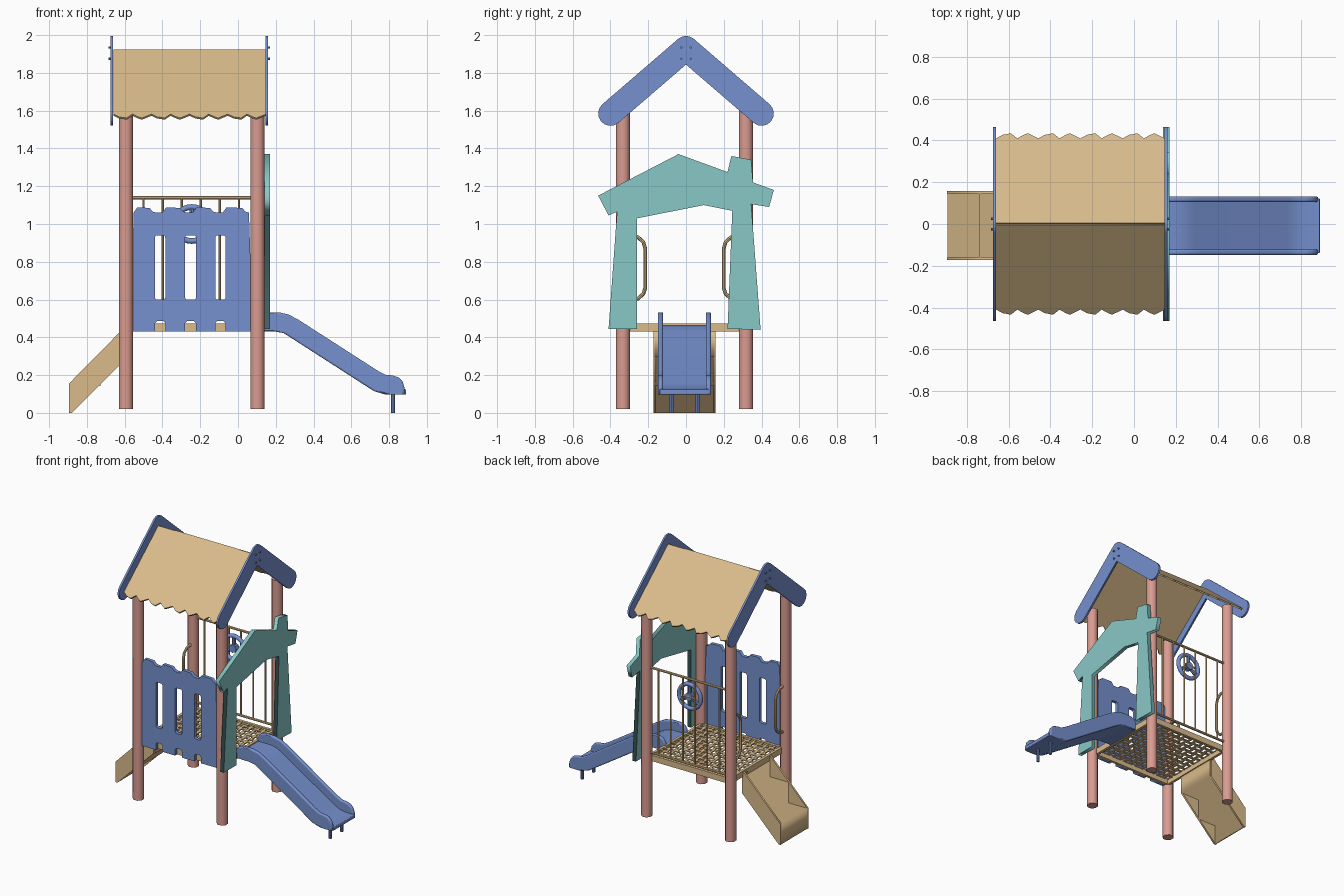
import bpy, bmesh, math
from mathutils import Matrix, Vector

if "Cube" in bpy.data.objects:
    bpy.data.objects.remove(bpy.data.objects["Cube"])

def material(name, rgb):
    m = bpy.data.materials.new(name)
    m.use_nodes = True
    m.diffuse_color = (*rgb, 1)
    m.node_tree.nodes["Principled BSDF"].inputs["Base Color"].default_value = (*rgb, 1)
    return m

BLUE = material("blue plastic", (0.18, 0.28, 0.62))
TEAL = material("teal plastic", (0.25, 0.58, 0.57))
TAN = material("tan", (0.70, 0.50, 0.26))
PINK = material("dusty red posts", (0.70, 0.33, 0.28))

CY = -0.008                       # middle line of the tower
POST_X, POST_Y = (-0.593, 0.103), (CY - 0.326, CY + 0.326)
XZ = Matrix.Rotation(math.pi / 2, 4, 'X')                       # drawing seen from the front
YZ = Matrix(((0, 0, 1, 0), (1, 0, 0, 0), (0, 1, 0, 0), (0, 0, 0, 1)))  # drawing seen from the side
rounded = []

def finish(name, me, mat):
    me.name = name
    ob = bpy.data.objects.new(name, me)
    bpy.context.scene.collection.objects.link(ob)
    me.materials.clear()
    me.materials.append(mat)
    return ob

def curve_mesh(cu, matrix):
    tmp = bpy.data.objects.new("tmp", cu)
    bpy.context.scene.collection.objects.link(tmp)
    dg = bpy.context.evaluated_depsgraph_get()
    me = bpy.data.meshes.new_from_object(tmp.evaluated_get(dg))
    bpy.data.objects.remove(tmp)
    me.transform(matrix)
    bm = bmesh.new()
    bm.from_mesh(me)
    bmesh.ops.remove_doubles(bm, verts=bm.verts, dist=0.0002)
    bmesh.ops.recalc_face_normals(bm, faces=bm.faces)
    bm.to_mesh(me)
    bm.free()
    return me

def add_spline(cu, pts, closed):
    sp = cu.splines.new('POLY')
    sp.points.add(len(pts) - 1)
    for p, co in zip(sp.points, pts):
        p.co = (*co, 0, 1) if len(co) == 2 else (*co, 1)
    sp.use_cyclic_u = closed

def plate(name, loops, thick, matrix, mat, bevel=0):
    """Flat board from an outline and optional hole outlines."""
    cu = bpy.data.curves.new(name, 'CURVE')
    cu.dimensions, cu.fill_mode, cu.extrude = '2D', 'BOTH', thick / 2
    for loop in loops:
        add_spline(cu, loop, True)
    ob = finish(name, curve_mesh(cu, matrix), mat)
    if bevel:
        b = ob.modifiers.new("round", 'BEVEL')
        b.width, b.segments, b.angle_limit = bevel, 3, math.radians(40)
        rounded.append(ob)
    return ob

def tube(name, pts, r, mat):
    cu = bpy.data.curves.new(name, 'CURVE')
    cu.dimensions, cu.bevel_depth, cu.bevel_resolution, cu.use_fill_caps = '3D', r, 2, True
    add_spline(cu, pts, False)
    ob = finish(name, curve_mesh(cu, Matrix()), mat)
    rounded.append(ob)
    return ob

def box(name, lo, hi, mat):
    lo, hi = Vector(lo), Vector(hi)
    bm = bmesh.new()
    bmesh.ops.create_cube(bm, size=1, matrix=Matrix.Translation((lo + hi) / 2) @ Matrix.Diagonal((*(hi - lo), 1)))
    me = bpy.data.meshes.new(name)
    bm.to_mesh(me)
    bm.free()
    return finish(name, me, mat)

def arc(cx, cz, r, a0, a1, n=8):
    return [(cx + r * math.cos(math.radians(a0 + (a1 - a0) * i / n)),
             cz + r * math.sin(math.radians(a0 + (a1 - a0) * i / n))) for i in range(n + 1)]

# Eight-sided corner posts
octagon = arc(0, 0, 0.04, 22.5, 337.5, 7)
for x in POST_X:
    for y in POST_Y:
        plate("post", [octagon], 1.59, Matrix.Translation((x, y, 0.815)), PINK)

# Roof sheets with a scalloped eave
X0, X1, TEETH = -0.66, 0.148, 8
step = (X1 - X0) / TEETH
eave = []
for i in range(TEETH):
    x = X0 + i * step
    eave += [(x, 0.53), (x + step * 0.3, 0.552), (x + step * (0.5 if i % 2 else 0.7), 0.562)]
eave.append((X1, 0.53))
for side in (0, math.pi):
    outline = [(X0, 0), *eave, (X1, 0)]
    slope = Matrix.Translation((0, 0, 1.918)) @ Matrix.Diagonal((1, -1 if side else 1, 1, 1)) \
        @ Matrix.Rotation(math.radians(-40), 4, 'X')
    plate("roof_sheet", [outline], 0.012, slope, TAN)

# Gable boards with rounded ends, and their bolts
gable = arc(0.4, 1.585, 0.065, -130, 50) + arc(0, 1.93, 0.065, 50, 130) \
    + arc(-0.4, 1.585, 0.065, 130, 310) + [(0, 1.844)]
for x, out in ((-0.668, -1), (0.153, 1)):
    plate("gable_board", [gable], 0.014, Matrix.Translation((x, 0, 0)) @ YZ, BLUE)
    for y in (-0.025, 0.025):
        for z in (1.875, 1.935):
            tube("gable_bolt", [(x, y, z), (x + out * 0.017, y, z)], 0.006, BLUE)

# Front plank panel with slots and bottom notches
gaps = [(-0.44, -0.385), (-0.28, -0.222), (-0.12, -0.066)]
edges = [-0.565] + [(a + b) / 2 for a, b in gaps] + [0.078]
top, bottom = [], []
for a, b in zip(edges, edges[1:]):
    top += [(a + 0.012, 1.06), (a + 0.032, 1.088), (b - 0.055, 1.085), (b - 0.04, 1.066), (b - 0.02, 1.06)]
for a, b in gaps:
    bottom += [(a, 0.43), (a, 0.475), (a + 0.012, 0.487), (b - 0.012, 0.487), (b, 0.475), (b, 0.43)]
panel = [(edges[0], 0.43), *bottom, (edges[-1], 0.43), *reversed(top)]
slots = [arc(b - 0.012, 0.928, 0.012, 0, 90, 3) + arc(a + 0.012, 0.928, 0.012, 90, 180, 3)
         + arc(a + 0.012, 0.612, 0.012, 180, 270, 3) + arc(b - 0.012, 0.612, 0.012, 270, 360, 3)
         for a, b in gaps]
plate("front_panel", [panel] + slots, 0.026, Matrix.Translation((0, POST_Y[0], 0)) @ XZ, BLUE)

# Crooked house-shaped entrance arch above the slide
arch = [(-0.465, 1.15), (-0.04, 1.37), (0.22, 1.275), (0.24, 1.36), (0.345, 1.34), (0.355, 1.22),
        (0.465, 1.18), (0.44, 1.09), (0.345, 1.105), (0.395, 0.44), (0.22, 0.445), (0.245, 1.07),
        (0.095, 1.10), (-0.26, 1.03), (-0.26, 0.445), (-0.41, 0.445), (-0.365, 1.065), (-0.41, 1.045)]
plate("entrance_arch", [arch], 0.03, Matrix.Translation((0.154, 0, 0)) @ YZ, TEAL)

# Perforated deck: slots alternate in direction
DX, DY = (-0.575, 0.085), (CY - 0.305, CY + 0.305)
NX, NY = 13, 12
bm = bmesh.new()
bmesh.ops.create_grid(bm, x_segments=NX, y_segments=NY, size=0.5)
bmesh.ops.transform(bm, verts=bm.verts, matrix=Matrix.Translation(((DX[0] + DX[1]) / 2, CY, 0.472))
                    @ Matrix.Diagonal((DX[1] - DX[0], DY[1] - DY[0], 1, 1)))
cells = list(bm.faces)
bmesh.ops.inset_individual(bm, faces=cells, thickness=0.008)
for f in cells:
    c = f.calc_center_median()
    col = int((c.x - DX[0]) / (DX[1] - DX[0]) * NX)
    row = int((c.y - DY[0]) / (DY[1] - DY[0]) * NY)
    sx, sy = (1.1, 0.6) if (col + row) % 2 else (0.6, 1.1)
    for v in f.verts:
        v.co.x, v.co.y = c.x + (v.co.x - c.x) * sx, c.y + (v.co.y - c.y) * sy
bmesh.ops.delete(bm, geom=cells, context='FACES')
me = bpy.data.meshes.new("deck")
bm.to_mesh(me)
bm.free()
deck = finish("deck", me, TAN)
deck.modifiers.new("thickness", 'SOLIDIFY').thickness = 0.008
for y in DY:
    box("deck_frame_side", (DX[0], y - 0.01, 0.43), (DX[1], y + 0.01, 0.474), TAN)
for x in DX:
    box("deck_frame_end", (x - 0.01, DY[0], 0.43), (x + 0.01, DY[1], 0.474), TAN)

# Back railing
RY = POST_Y[1]
for z in (0.5, 1.138):
    tube("railing_bar", [(POST_X[0], RY, z), (POST_X[1], RY, z)], 0.009, TAN)
for i in range(6):
    x = -0.5 + 0.101 * i
    tube("railing_upright", [(x, RY, 0.5), (x, RY, 1.138)], 0.006, TAN)

# Play wheel on the railing
WHEEL = Vector((-0.245, RY - 0.015, 1.0))
ring = bpy.ops.mesh.primitive_torus_add(location=WHEEL, rotation=(math.pi / 2, 0, 0), major_radius=0.09,
                                        minor_radius=0.015, major_segments=32, minor_segments=10)
wheel = bpy.context.object
wheel.name = "wheel_rim"
wheel.data.materials.append(BLUE)
rounded.append(wheel)
for a in (90, 210, 330):
    t = math.radians(a)
    tube("wheel_spoke", [WHEEL, WHEEL + Vector((math.cos(t), 0, math.sin(t))) * 0.09], 0.013, BLUE)
tube("wheel_hub", [WHEEL - Vector((0, 0.02, 0)), WHEEL + Vector((0, 0.02, 0))], 0.03, BLUE)
tube("wheel_support", [(-0.3, RY, 1.0), (-0.2, RY, 1.0)], 0.007, TAN)

# Grab handles beside the steps
for y, s in ((POST_Y[0], 1), (POST_Y[1], -1)):
    shape = [(0.03, 0.94), (0.08, 0.93), (0.108, 0.905), (0.118, 0.87),
             (0.118, 0.66), (0.108, 0.63), (0.08, 0.605), (0.03, 0.595)]
    tube("grab_handle", [(POST_X[0], y + s * d, z) for d, z in shape], 0.01, TAN)

# Steps: folded treads between two sloping side boards
treads = [(-0.893, 0), (-0.893, 0.155), (-0.74, 0.155), (-0.74, 0.31), (-0.585, 0.31), (-0.585, 0.46),
          (-0.573, 0.46), (-0.573, 0.298), (-0.728, 0.298), (-0.728, 0.143), (-0.881, 0.143), (-0.881, 0)]
plate("step_treads", [treads], 0.318, Matrix.Translation((0, CY, 0)) @ XZ, TAN)
stringer = [(-0.895, 0), (-0.895, 0.155), (-0.58, 0.474), (-0.58, 0.3), (-0.88, 0)]
for s in (-1, 1):
    plate("step_side", [stringer], 0.014, Matrix.Translation((0, CY + s * 0.158, 0)) @ XZ, TAN)

# Slide: bed, two raised sides and feet
bed = [(0.085, 0.465), (0.2, 0.465), (0.25, 0.453), (0.29, 0.432), (0.73, 0.155), (0.77, 0.135), (0.81, 0.127),
       (0.89, 0.125), (0.89, 0.097), (0.78, 0.097), (0.72, 0.118), (0.28, 0.4), (0.24, 0.425), (0.19, 0.432),
       (0.085, 0.432)]
plate("slide_bed", [bed], 0.262, Matrix.Translation((0, CY, 0)) @ XZ, BLUE, 0.006)
wall = [(0.085, 0.435), (0.085, 0.49), (0.105, 0.52), (0.135, 0.532), (0.22, 0.532), (0.27, 0.52), (0.325, 0.49),
        (0.74, 0.223), (0.78, 0.202), (0.82, 0.198), (0.85, 0.188), (0.872, 0.165), (0.882, 0.13), (0.882, 0.097),
        (0.78, 0.097), (0.72, 0.115), (0.28, 0.398), (0.24, 0.423), (0.19, 0.432)]
for s in (-1, 1):
    plate("slide_side", [wall], 0.026, Matrix.Translation((0, CY + s * 0.127, 0)) @ XZ, BLUE, 0.01)
    tube("slide_foot", [(0.82, CY + s * 0.068, 0), (0.82, CY + s * 0.068, 0.11)], 0.011, BLUE)

# Soft shading on the rounded parts
bpy.ops.object.select_all(action='DESELECT')
for ob in rounded:
    ob.select_set(True)
bpy.context.view_layer.objects.active = rounded[0]
bpy.ops.object.shade_smooth_by_angle(angle=math.radians(40))
